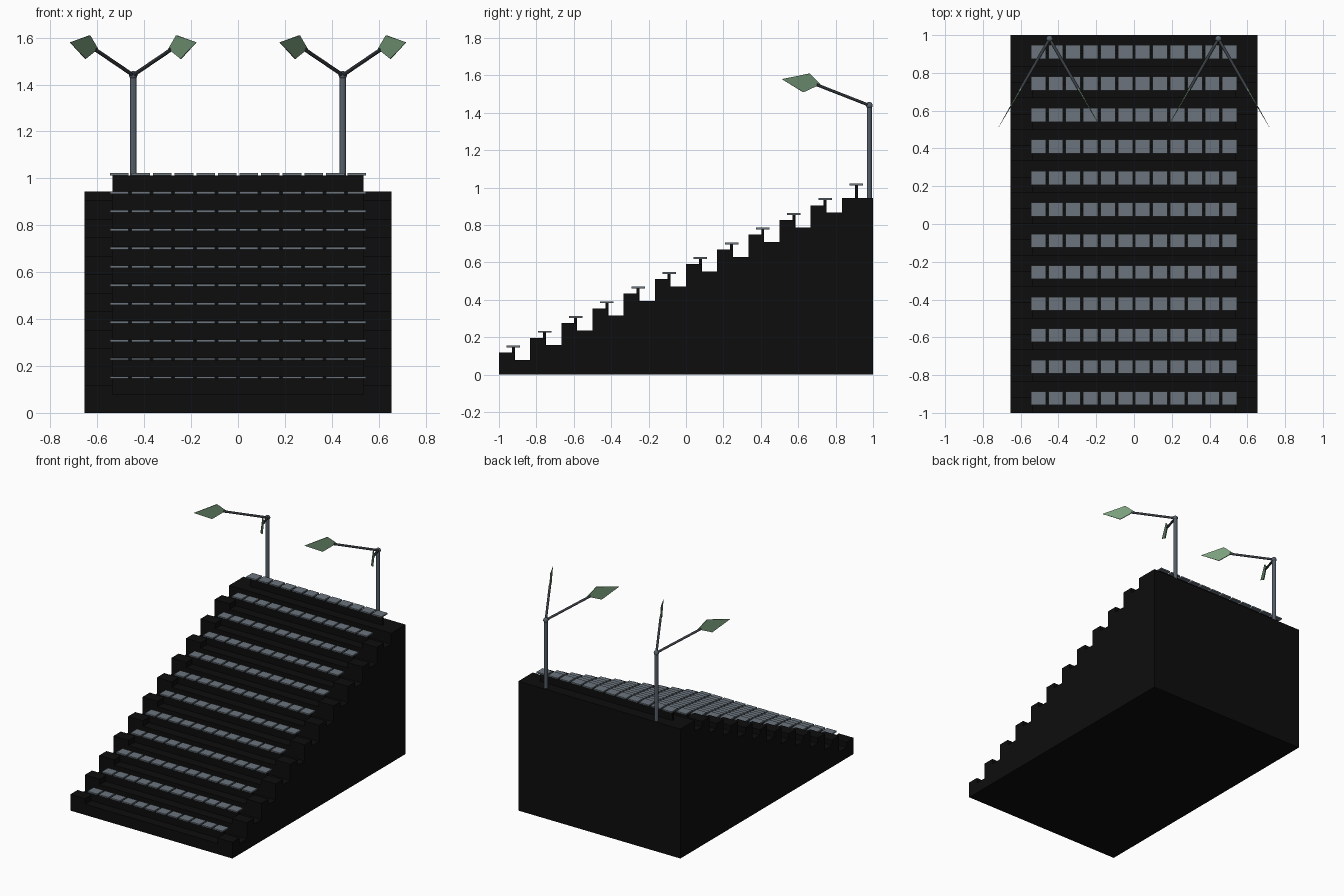
import bpy, bmesh, math
from mathutils import Vector

if "Cube" in bpy.data.objects:
    bpy.data.objects.remove(bpy.data.objects["Cube"])

ROWS, SEATS = 12, 12
HALF_W, AISLE_X = 0.655, 0.535
RISE, RUN = 0.945 / ROWS, 2.0 / ROWS


def material(name, rgb):
    m = bpy.data.materials.new(name)
    m.diffuse_color = (*rgb, 1)
    m.use_nodes = True
    m.node_tree.nodes["Principled BSDF"].inputs["Base Color"].default_value = m.diffuse_color
    return m


BLACK = material("black concrete", (0.004, 0.004, 0.004))
SEAT = material("slate grey", (0.145, 0.175, 0.205))
STEEL = material("blue grey steel", (0.09, 0.115, 0.14))
DARK = material("dark steel", (0.04, 0.047, 0.055))
GREEN = material("soft green", (0.20, 0.35, 0.21))


def finish(name, bm, mat, smooth=False):
    bmesh.ops.recalc_face_normals(bm, faces=bm.faces)
    me = bpy.data.meshes.new(name)
    bm.to_mesh(me)
    bm.free()
    me.materials.append(mat)
    ob = bpy.data.objects.new(name, me)
    bpy.context.collection.objects.link(ob)
    if smooth:
        me.shade_smooth()
    return ob


def add_box(bm, x, y, z):
    """Box from (min, max) pairs."""
    vs = bmesh.ops.create_cube(bm, size=1)["verts"]
    for v in vs:
        v.co = [(a + b) / 2 + c * (b - a) for (a, b), c in zip((x, y, z), v.co)]


def rod(name, a, b, r, mat):
    a, b = Vector(a), Vector(b)
    bm = bmesh.new()
    bmesh.ops.create_cone(bm, cap_ends=True, segments=12, radius1=r, radius2=r,
                          depth=(b - a).length)
    ob = finish(name, bm, mat)
    ob.location = (a + b) / 2
    ob.rotation_euler = (b - a).to_track_quat("Z", "Y").to_euler()


# Stepped stand: side profile extruded across the width
profile = [(1, 0), (-1, 0)]
for i in range(ROWS):
    profile += [(-1 + i * RUN, (i + 1) * RISE), (-1 + (i + 1) * RUN, (i + 1) * RISE)]
bm = bmesh.new()
face = bm.faces.new([bm.verts.new((-HALF_W, y, z)) for y, z in profile])
ext = bmesh.ops.extrude_face_region(bm, geom=[face])["geom"]
bmesh.ops.translate(bm, vec=(2 * HALF_W, 0, 0),
                    verts=[g for g in ext if isinstance(g, bmesh.types.BMVert)])
finish("stepped_stand", bm, BLACK)

# Aisle half steps on both sides, seat rails and seats
steps, rails, seats = bmesh.new(), bmesh.new(), bmesh.new()
for i in range(ROWS):
    y0, tread = -1 + i * RUN, (i + 1) * RISE
    yc = y0 + 0.077
    if i < ROWS - 1:
        for s in (-1, 1):
            add_box(steps, sorted((s * AISLE_X, s * HALF_W)), (y0, y0 + RUN / 2),
                    (tread - 0.01, tread + RISE / 2))
    add_box(rails, (-AISLE_X, AISLE_X), (yc - 0.008, yc + 0.008),
            (tread - 0.005, tread + 0.068))
    for k in range(SEATS):
        xc = (k - (SEATS - 1) / 2) * 0.0921
        add_box(seats, (xc - 0.0395, xc + 0.0395), (yc - 0.036, yc + 0.036),
                (tread + 0.067, tread + 0.077))
finish("aisle_steps", steps, BLACK)
finish("seat_rails", rails, BLACK)
finish("seats", seats, SEAT)

# Lamp posts, each with two arms angled forward carrying kite-shaped panels
KITE = [(0.54, 1.58), (0.37, 1.61), (0.303, 1.552), (0.407, 1.51)]
for side in (-1, 1):
    px, py, top = side * 0.447, 0.98, 1.44
    rod("lamp_post", (px, py, 0.94), (px, py, top), 0.0135, STEEL)
    bm = bmesh.new()
    bmesh.ops.create_uvsphere(bm, u_segments=16, v_segments=8, radius=0.018)
    finish("lamp_joint", bm, STEEL, True).location = (px, py, top)
    for turn in (-1, 1):
        out = Vector((turn * 0.5, -math.cos(math.radians(30)), 0))
        across = Vector((-out.y, out.x, 0))
        base = Vector((px, py, 0))
        rod("lamp_arm", base + Vector((0, 0, top)),
            base + out * 0.325 + Vector((0, 0, 1.55)), 0.008, DARK)
        bm = bmesh.new()
        layers = []
        for s in (-1, 1):
            layers.append([bm.verts.new(base + out * d + Vector((0, 0, z))
                                        + across * s * (0.0005 if d > 0.5 else 0.003))
                           for d, z in KITE])
            bm.faces.new(layers[-1])
        for j in range(4):
            k = (j + 1) % 4
            bm.faces.new((layers[0][j], layers[0][k], layers[1][k], layers[1][j]))
        finish("lamp_panel", bm, GREEN)
